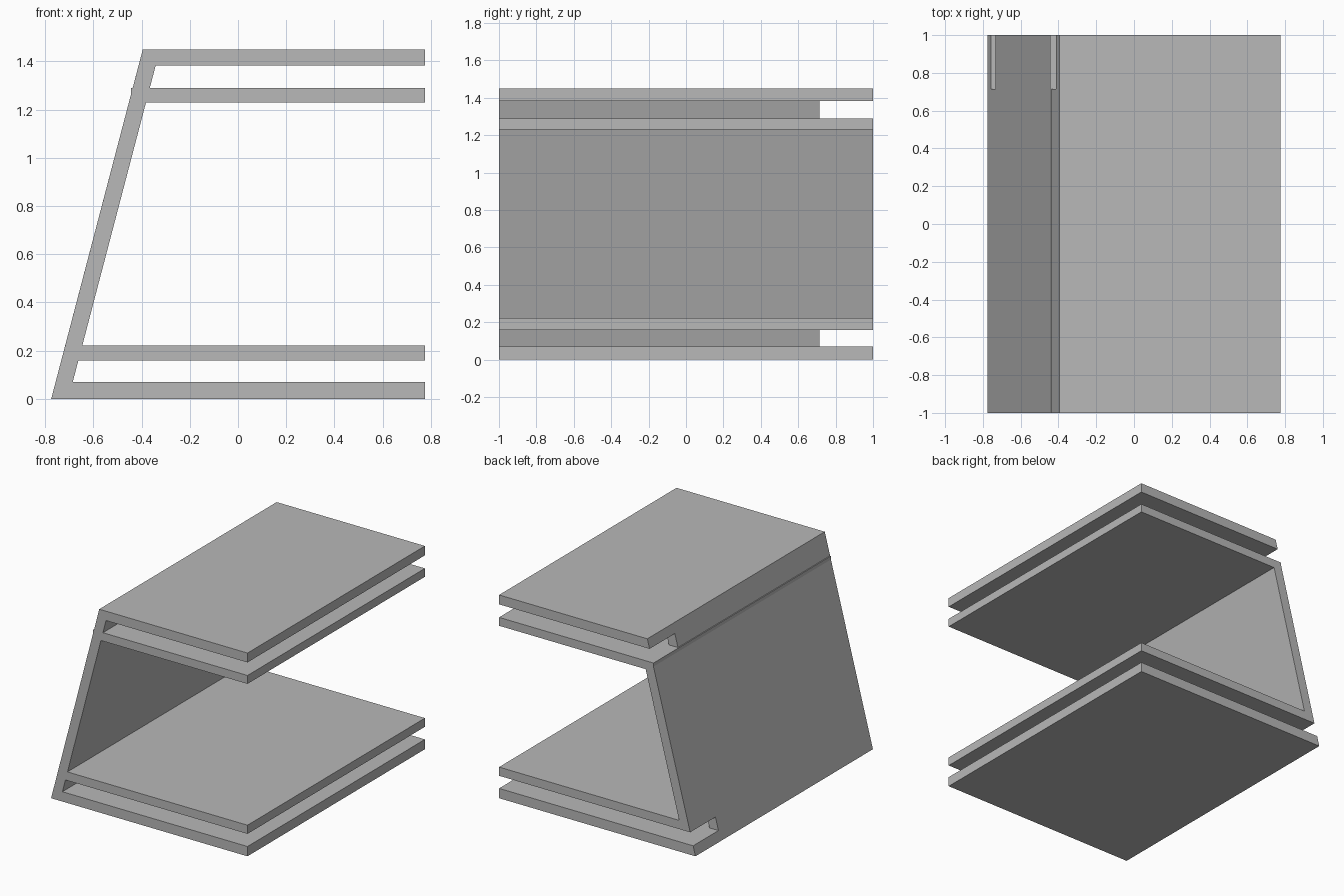
import bpy
import bmesh

# Remove the default cube
cube = bpy.data.objects.get("Cube")
if cube:
    bpy.data.objects.remove(cube, do_unlink=True)

# Plain grey material
GREY = (0.48, 0.48, 0.48, 1.0)
grey = bpy.data.materials.new("plain grey")
grey.use_nodes = True
grey.diffuse_color = GREY
grey.node_tree.nodes["Principled BSDF"].inputs["Base Color"].default_value = GREY

# Main dimensions
HEIGHT = 1.45
RIGHT = 0.775
WALL = 0.071
NOTCH_Y = 0.715
LEDGE_Z = 1.265


def outer(z):
    """Outside of the leaning wall at a height."""
    return -RIGHT + 0.38 * z / HEIGHT


def inner(z):
    """Inside of the leaning wall at a height."""
    return outer(z) + WALL


bm = bmesh.new()
verts = {}


def vert(x, y, z):
    key = (round(x, 4), round(y, 4), round(z, 4))
    if key not in verts:
        verts[key] = bm.verts.new(key)
    return verts[key]


def add_face(corners):
    """Add a face, or drop the one already there since both would be inside."""
    same = bm.faces.get(corners) if bm.faces else None
    if same:
        bm.faces.remove(same)
    else:
        bm.faces.new(corners)


def prism(profile, y0, y1):
    """Extrude an (x, z) outline along y, welding it to its neighbours."""
    front = [vert(x, y0, z) for x, z in profile]
    back = [vert(x, y1, z) for x, z in profile]
    add_face(front)
    add_face(back[::-1])
    for i in range(len(profile)):
        j = (i + 1) % len(profile)
        add_face([front[j], front[i], back[i], back[j]])


# Bands from the floor up: bottom, top, and what the band holds
bands = [
    (0.0, 0.07, "shelf"),
    (0.07, 0.16, "slot"),
    (0.16, 0.222, "shelf"),
    (0.222, 1.23, "wall"),
    (1.23, LEDGE_Z, "shelf"),
    (LEDGE_Z, 1.29, "shelf"),
    (1.29, 1.383, "slot"),
    (1.383, HEIGHT, "shelf"),
]

for y0, y1 in ((-1, NOTCH_Y), (NOTCH_Y, 1)):
    for z0, z1, kind in bands:
        # Leaning wall, notched at the back beside each slot
        if kind != "slot" or y0 < 0:
            prism([(outer(z0), z0), (inner(z0), z0),
                   (inner(z1), z1), (outer(z1), z1)], y0, y1)
        # Shelf reaching out from the wall
        if kind == "shelf":
            prism([(inner(z0), z0), (RIGHT, z0),
                   (RIGHT, z1), (inner(z1), z1)], y0, y1)
    # Small ledge on the outside of the wall
    prism([(outer(LEDGE_Z), LEDGE_Z), (outer(1.29), 1.29),
           (outer(LEDGE_Z), 1.29)], y0, y1)

# Tidy into clean flat faces
loose = [e for e in bm.edges if not e.link_faces]
bmesh.ops.delete(bm, geom=loose, context="EDGES")
bmesh.ops.recalc_face_normals(bm, faces=bm.faces[:])
bmesh.ops.dissolve_limit(bm, angle_limit=0.005, verts=bm.verts[:], edges=bm.edges[:])

mesh = bpy.data.meshes.new("double_shelf_bracket")
bm.to_mesh(mesh)
bm.free()
mesh.materials.append(grey)
bracket = bpy.data.objects.new("double_shelf_bracket", mesh)
bpy.context.collection.objects.link(bracket)
